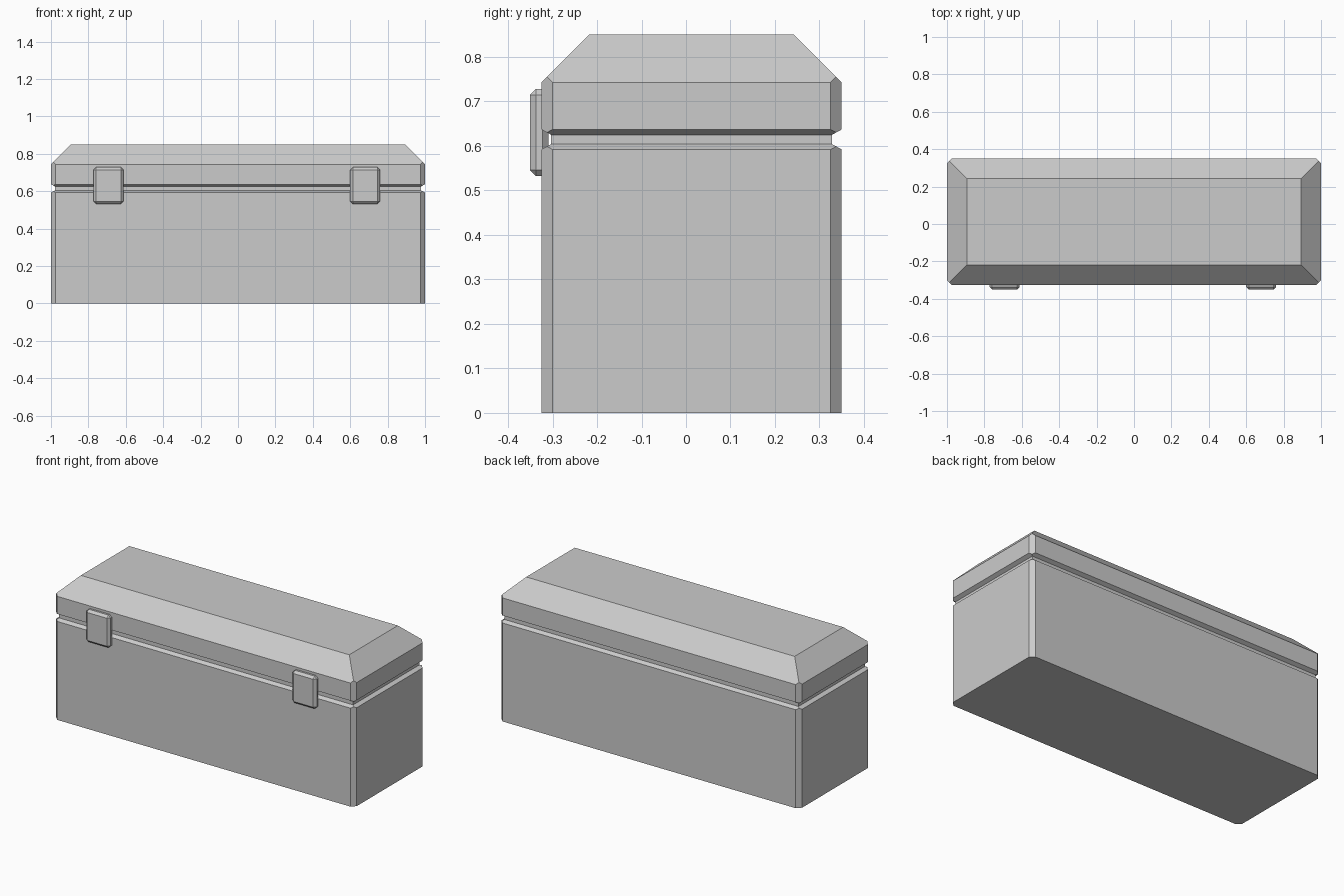
import bpy, bmesh, math
from mathutils import Vector, Matrix

if "Cube" in bpy.data.objects:
    bpy.data.objects.remove(bpy.data.objects["Cube"])

X, Y0, Y1 = 1.0, -0.325, 0.35      # outer extents of the chest
CHAMFER = 0.025                    # vertical corner chamfer


def finish(bm, name, angle):
    bmesh.ops.recalc_face_normals(bm, faces=bm.faces)
    mesh = bpy.data.meshes.new(name)
    bm.to_mesh(mesh)
    bm.free()
    obj = bpy.data.objects.new(name, mesh)
    bpy.context.collection.objects.link(obj)
    bpy.ops.object.select_all(action='DESELECT')
    obj.select_set(True)
    bpy.context.view_layer.objects.active = obj
    bpy.ops.object.shade_smooth_by_angle(angle=math.radians(angle))
    return obj


# Chest body and hipped lid: rectangular rings as (inset, height), with the lid seam groove
profile = [(0, 0), (0, 0.592), (0.022, 0.604), (0.022, 0.625),
           (0, 0.637), (0, 0.743), (0.107, 0.85)]
bm = bmesh.new()
rings = []
for inset, z in profile:
    x, f, b = X - inset, Y0 + inset, Y1 - inset
    rings.append([bm.verts.new(p) for p in
                  ((-x, f, z), (x, f, z), (x, b, z), (-x, b, z))])
for low, high in zip(rings, rings[1:]):
    for i in range(4):
        j = (i + 1) % 4
        bm.faces.new((low[i], low[j], high[j], high[i]))
bm.faces.new(rings[0][::-1])
bm.faces.new(rings[-1])

# Slice off the four upright corners and cap the cuts
for sx in (-1, 1):
    for sy, y in ((-1, Y0), (1, Y1)):
        cut = bmesh.ops.bisect_plane(
            bm, geom=bm.verts[:] + bm.edges[:] + bm.faces[:],
            plane_co=Vector((sx * (X - CHAMFER), y, 0)),
            plane_no=Vector((sx, sy, 0)).normalized(), clear_outer=True)
        bmesh.ops.holes_fill(bm, edges=[e for e in bm.edges if e.is_boundary], sides=0)
finish(bm, "chest_body_and_lid", 35)

# Two bevelled latches bridging the seam on the front
for name, x in (("left_latch", -0.692), ("right_latch", 0.68)):
    bm = bmesh.new()
    bmesh.ops.create_cube(bm, size=1, matrix=Matrix.Translation((x, -0.33, 0.63))
                          @ Matrix.Diagonal((0.16, 0.042, 0.196, 1)))
    bmesh.ops.bevel(bm, geom=bm.edges[:], offset=0.014, segments=1,
                    affect='EDGES', profile=0.5)
    finish(bm, name, 30)
